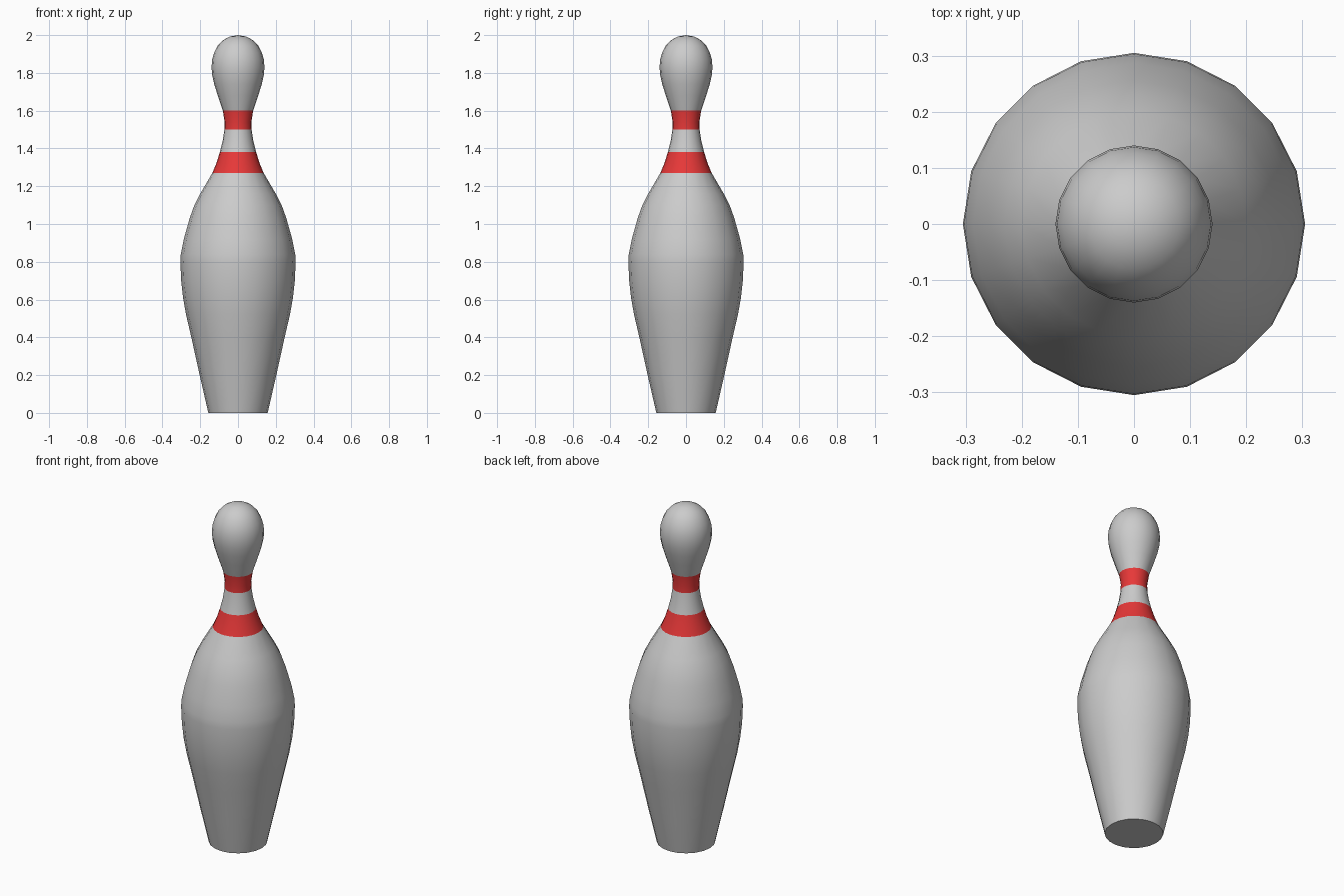
import bpy, bmesh, math

if "Cube" in bpy.data.objects:
    bpy.data.objects.remove(bpy.data.objects["Cube"])

SIDES = 20

red = bpy.data.materials.new("stripe_red")
red.diffuse_color = (0.8, 0.04, 0.04, 1)
red.use_nodes = True
red.node_tree.nodes["Principled BSDF"].inputs["Base Color"].default_value = red.diffuse_color


def lathe(name, profile, material=None):
    """Revolve (radius, z) points from bottom to top; radius 0 makes a pole."""
    bm = bmesh.new()
    rings = []
    for r, z in profile:
        count = SIDES if r > 0 else 1
        rings.append([bm.verts.new((r * math.cos(math.tau * i / SIDES),
                                    r * math.sin(math.tau * i / SIDES), z))
                      for i in range(count)])
    for low, high in zip(rings, rings[1:]):
        for i in range(SIDES):
            j = (i + 1) % SIDES
            if len(low) == 1:
                bm.faces.new((low[0], high[j], high[i]))
            elif len(high) == 1:
                bm.faces.new((low[i], low[j], high[0]))
            else:
                bm.faces.new((low[i], low[j], high[j], high[i]))
    mesh = bpy.data.meshes.new(name)
    bm.to_mesh(mesh)
    bm.free()
    obj = bpy.data.objects.new(name, mesh)
    bpy.context.collection.objects.link(obj)
    if material:
        mesh.materials.append(material)
    bpy.ops.object.select_all(action='DESELECT')
    obj.select_set(True)
    bpy.context.view_layer.objects.active = obj
    bpy.ops.object.shade_smooth_by_angle(angle=math.radians(35))
    return obj


# Belly with the flat fan base
lathe("body", [(0, 0), (0.157, 0), (0.203, 0.2), (0.247, 0.4), (0.275, 0.52),
               (0.291, 0.61), (0.301, 0.7), (0.305, 0.8), (0.303, 0.84),
               (0.287, 0.92), (0.256, 1.03), (0.231, 1.1), (0.2, 1.16),
               (0.136, 1.27)])

# Stripes and the neck between them
lathe("lower_stripe", [(0.136, 1.27), (0.115, 1.32), (0.096, 1.38)], red)
lathe("neck", [(0.096, 1.38), (0.081, 1.44), (0.072, 1.5)], None)
lathe("upper_stripe", [(0.072, 1.5), (0.071, 1.54), (0.08, 1.6)], red)

# Rounded head
lathe("head", [(0.08, 1.6), (0.107, 1.68), (0.126, 1.74), (0.137, 1.79),
               (0.14, 1.83), (0.137, 1.87), (0.127, 1.905), (0.108, 1.943),
               (0.081, 1.972), (0.045, 1.992), (0, 2.0)])
